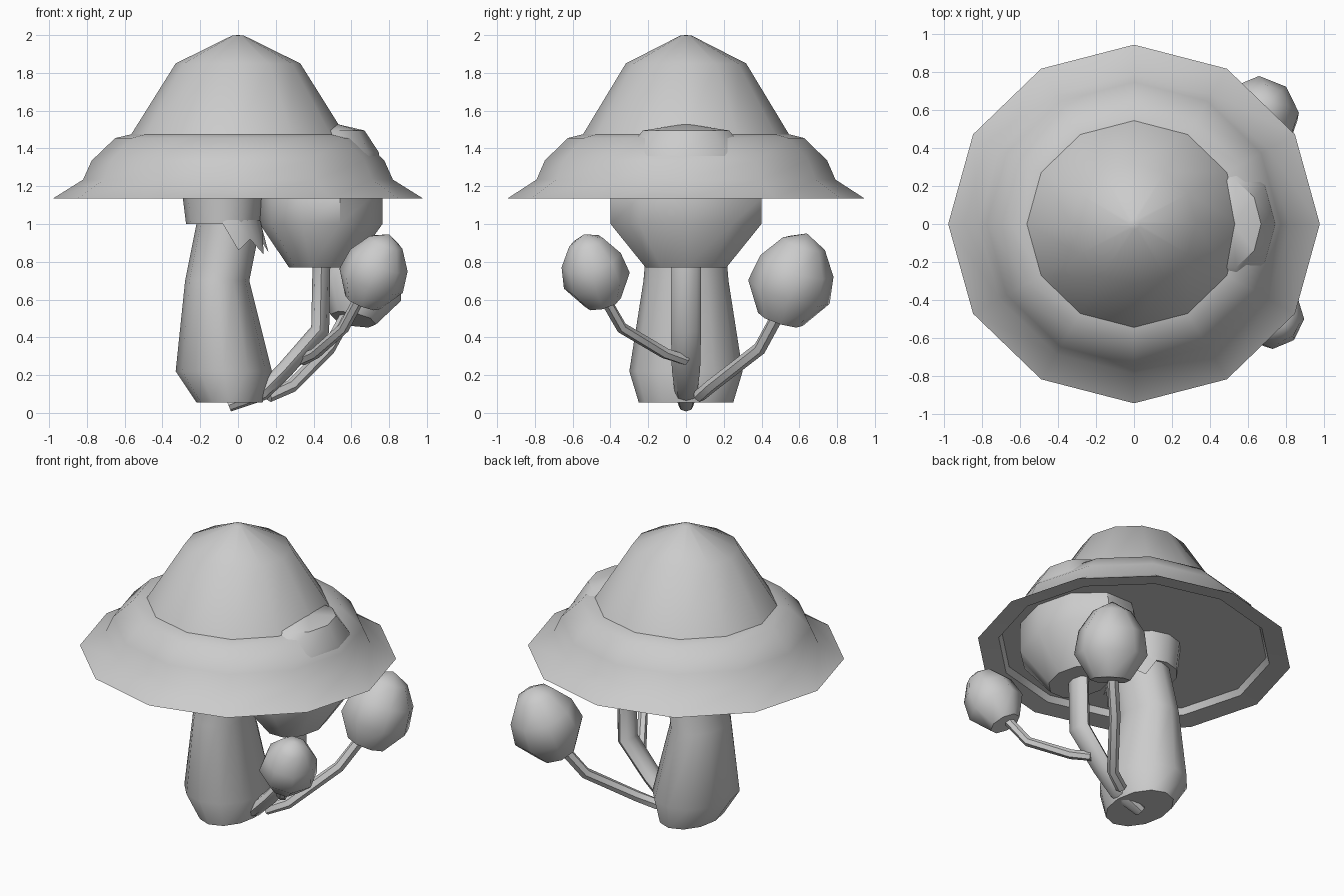
import bpy, bmesh, math
from mathutils import Vector

if "Cube" in bpy.data.objects:
    bpy.data.objects.remove(bpy.data.objects["Cube"])


def finish(name, bm, angle=42):
    bmesh.ops.recalc_face_normals(bm, faces=bm.faces[:])
    me = bpy.data.meshes.new(name)
    bm.to_mesh(me)
    bm.free()
    ob = bpy.data.objects.new(name, me)
    bpy.context.collection.objects.link(ob)
    bpy.ops.object.select_all(action='DESELECT')
    ob.select_set(True)
    bpy.context.view_layer.objects.active = ob
    bpy.ops.object.shade_smooth_by_angle(angle=math.radians(angle))
    return ob


def loft(name, rings, sides):
    """Skin rings of (centre, radius_x, radius_y, normal); radius 0 makes a tip."""
    bm = bmesh.new()
    loops = []
    for c, rx, ry, n in rings:
        c, n = Vector(c), Vector(n).normalized()
        if rx == 0:
            loops.append([bm.verts.new(c)])
            continue
        u = Vector((0, 1, 0)).cross(n).normalized()
        v = n.cross(u)
        loops.append([bm.verts.new(c + u * rx * math.cos(a) + v * ry * math.sin(a))
                      for a in (2 * math.pi * i / sides for i in range(sides))])
    for a, b in zip(loops, loops[1:]):
        for i in range(sides):
            j = (i + 1) % sides
            if len(a) == 1:
                bm.faces.new((a[0], b[j], b[i]))
            elif len(b) == 1:
                bm.faces.new((a[i], a[j], b[0]))
            else:
                bm.faces.new((a[i], a[j], b[j], b[i]))
    for end in (loops[0], loops[-1]):
        if len(end) > 2:
            bm.faces.new(end)
    return finish(name, bm)


def tube(name, path, radii, sides=6):
    pts = [Vector(p) for p in path]
    rings = []
    for i, p in enumerate(pts):
        n = pts[min(i + 1, len(pts) - 1)] - pts[max(i - 1, 0)]
        rings.append((p, *radii[i], n))
    return loft(name, rings, sides)


def bud(name, base, tip, r, sides=8):
    base, tip = Vector(base), Vector(tip)
    axis = tip - base
    profile = [(0, .55), (.32, 1), (.62, .9), (.88, .52), (1, 0)]
    return loft(name, [(base + axis * t, r * k, r * k, axis) for t, k in profile], sides)


UP = (0, 0, 1)

# Big cap with recessed underside, brim, rolled rim and cone
cap = [(0, 1.19), (.83, 1.19), (.85, 1.15), (.98, 1.135), (.82, 1.235), (.775, 1.335),
       (.65, 1.455), (.565, 1.475), (.33, 1.85), (.03, 1.998), (0, 2.0)]
loft("big_cap", [((0, 0, z), r, r * .965, UP) for r, z in cap], 12)

# Thick bent stem
stem = [(.055, -.045, .175, .25), (.22, -.075, .255, .30), (.70, -.11, .17, .225),
        (1.0, -.05, .17, .2), (1.2, -.06, .17, .2)]
loft("big_stem", [((x, 0, z), rx, ry, UP) for z, x, rx, ry in stem], 12)

# Collar under the big cap
loft("stem_collar", [((-.08, 0, 1.0), .195, .22, UP), ((-.08, 0, 1.2), .22, .24, UP)], 12)

# Torn veil hanging from the collar on the inner side
bm = bmesh.new()
drops = [1.0, .86, .92, .84, .95, .85, .93, .87, 1.0]
top, low = [], []
for i, z in enumerate(drops):
    a = math.radians(-90 + 20 * i)
    flare = .2 + (1.0 - z) * .3
    top.append(bm.verts.new((-.08 + .2 * math.cos(a), .22 * math.sin(a), 1.02)))
    low.append(bm.verts.new((-.08 + flare * math.cos(a), (flare + .02) * math.sin(a), z)))
for i in range(len(drops) - 1):
    bm.faces.new((top[i], top[i + 1], low[i + 1], low[i]))
finish("torn_veil", bm)

# Medium mushroom pushing through the big cap
mid = [(.77, .435, .165, .225), (1.0, .44, .325, .42), (1.14, .44, .325, .42),
       (1.25, .45, .315, .39), (1.38, .46, .285, .34), (1.495, .48, .19, .24),
       (1.53, .52, 0, 0)]
loft("middle_cap", [((x, 0, z), rx, ry, UP) for z, x, rx, ry in mid], 10)
tube("middle_stem", [(-.05, 0, .04), (.13, 0, .11), (.25, 0, .23), (.435, 0, .44), (.442, 0, .8)],
     [(.035, .04), (.045, .06), (.045, .075), (.05, .08), (.047, .08)], 8)

# Two small side mushrooms
thin = [(.035, .035)] * 4
tube("back_small_stem", [(.16, .07, .09), (.28, .13, .14), (.48, .39, .34), (.60, .51, .56)], thin)
bud("back_small_cap", (.61, .50, .495), (.71, .64, .95), .225)
tube("front_small_stem", [(.34, .0, .28), (.41, -.11, .315), (.56, -.34, .45), (.66, -.45, .64)],
     [(.03, .03)] * 4)
bud("front_small_cap", (.66, -.44, .585), (.80, -.54, .945), .18)
